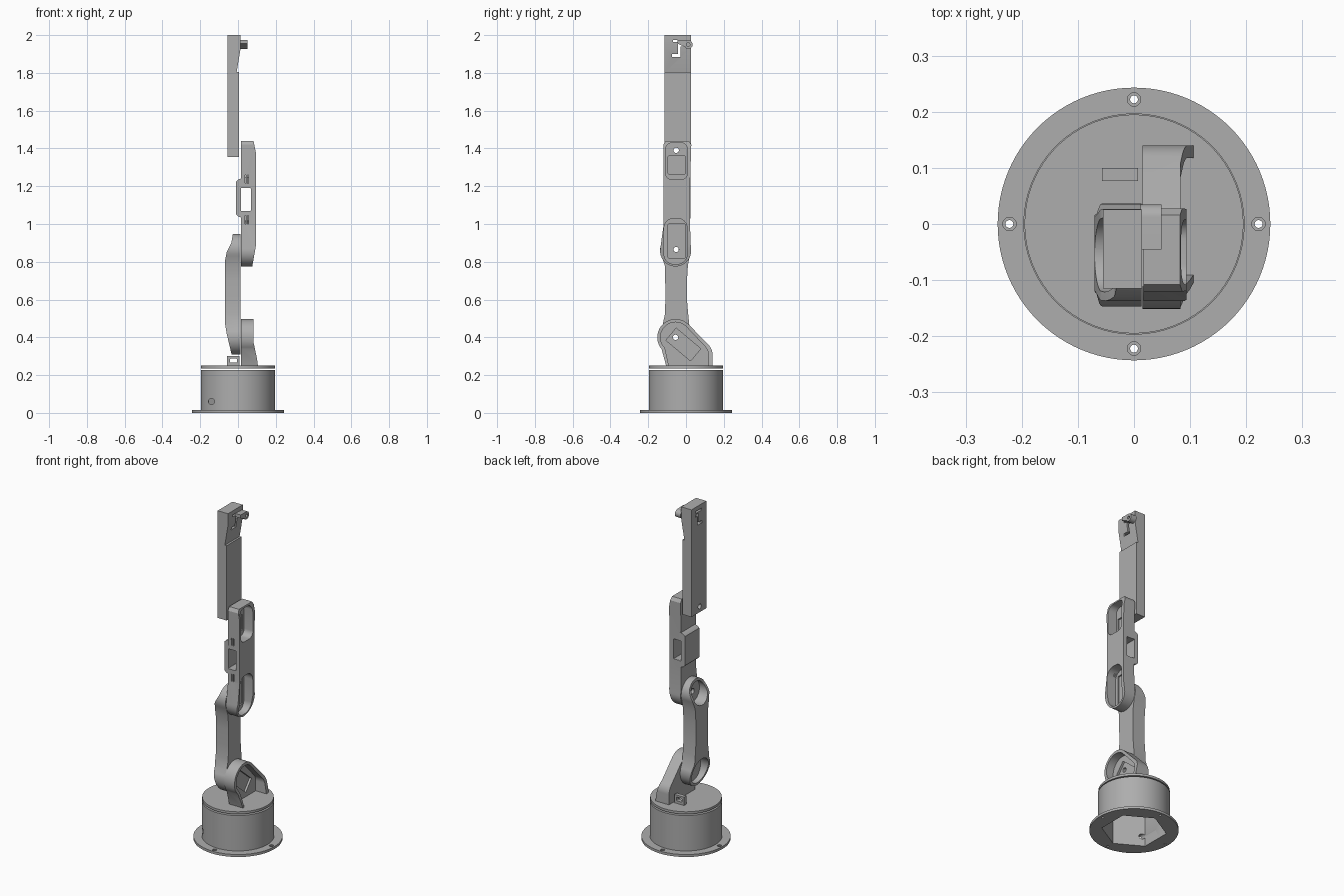
import bpy, bmesh, math
from math import radians, sin, cos
from mathutils import Matrix

cube = bpy.data.objects.get("Cube")
if cube:
    bpy.data.objects.remove(cube, do_unlink=True)

GREY = (0.42, 0.42, 0.42, 1)
grey = bpy.data.materials.new("plain grey")
grey.use_nodes = True
grey.diffuse_color = GREY
grey.node_tree.nodes["Principled BSDF"].inputs["Base Color"].default_value = GREY


def finish(name, bm):
    bmesh.ops.recalc_face_normals(bm, faces=bm.faces[:])
    mesh = bpy.data.meshes.new(name)
    bm.to_mesh(mesh)
    bm.free()
    mesh.materials.append(grey)
    obj = bpy.data.objects.new(name, mesh)
    bpy.context.collection.objects.link(obj)
    return obj


def prism(name, axis, pts, lo, hi):
    """Extrude a 2D outline along an axis: x uses (y, z), y uses (x, z), z uses (x, y)."""
    place = {"x": lambda a, b: (lo, a, b), "y": lambda a, b: (a, lo, b),
             "z": lambda a, b: (a, b, lo)}[axis]
    bm = bmesh.new()
    face = bm.faces.new([bm.verts.new(place(a, b)) for a, b in pts])
    ext = bmesh.ops.extrude_face_region(bm, geom=[face])["geom"]
    move = [(hi - lo) * (axis == k) for k in "xyz"]
    bmesh.ops.translate(bm, vec=move, verts=[v for v in ext if isinstance(v, bmesh.types.BMVert)])
    return finish(name, bm)


def box(name, x, y, z):
    return prism(name, "z", [(x[0], y[0]), (x[1], y[0]), (x[1], y[1]), (x[0], y[1])], *z)


def arc(a, b, r, start, end, n=24):
    return [(a + r * cos(radians(start + (end - start) * i / n)),
             b + r * sin(radians(start + (end - start) * i / n))) for i in range(n + 1)]


def circle(a, b, r, n=32):
    return arc(a, b, r, 0, 360 - 360 / n, n - 1)


def rounded(a0, a1, b0, b1, r):
    return (arc(a1 - r, b0 + r, r, -90, 0, 8) + arc(a1 - r, b1 - r, r, 0, 90, 8)
            + arc(a0 + r, b1 - r, r, 90, 180, 8) + arc(a0 + r, b0 + r, r, 180, 270, 8))


def combine(obj, other, op="DIFFERENCE"):
    mod = obj.modifiers.new("combine", "BOOLEAN")
    mod.object, mod.operation, mod.solver = other, op, "EXACT"
    bpy.context.view_layer.objects.active = obj
    bpy.ops.object.modifier_apply(modifier=mod.name)
    bpy.data.objects.remove(other, do_unlink=True)


def cut(obj, axis, pts, lo, hi):
    combine(obj, prism("cutter", axis, pts, lo, hi))


# Base: flanged drum with a hexagonal hollow and countersunk screw holes
base = prism("base_drum", "z", circle(0, 0, 0.197, 96), 0.005, 0.228)
combine(base, prism("flange", "z", circle(0, 0, 0.243, 96), 0, 0.015), "UNION")
cut(base, "z", arc(0, 0, 0.178, 30, 330, 5), -0.1, 0.205)
cut(base, "y", circle(-0.14, 0.06, 0.016), -0.3, 0)
for k in range(4):
    hx, hy = 0.222 * cos(k * math.pi / 2), 0.222 * sin(k * math.pi / 2)
    cut(base, "z", circle(hx, hy, 0.007, 20), -0.1, 0.1)
    cut(base, "z", circle(hx, hy, 0.012, 20), 0.009, 0.1)

# Turntable with a small cable loop
prism("turntable", "z", circle(0, 0, 0.195, 96), 0.236, 0.25)
loop = box("cable_loop", (-0.057, 0.007), (0.077, 0.1), (0.249, 0.3))
cut(loop, "y", rounded(-0.042, -0.006, 0.266, 0.288, 0.004), 0, 0.2)

# Shared joint centres along the arm
JY, SHOULDER, ELBOW, WRIST = -0.055, 0.4, 0.865, 1.39

# Shoulder bracket: flared housing, open on its outer side
bracket = prism("shoulder_bracket", "x", [(-0.105, 0.249), (0.14, 0.249)]
                + arc(0.07, 0.31, 0.07, 0, 45, 8)
                + arc(JY, SHOULDER, 0.097, 45, 220), 0.015, 0.12)
combine(bracket, prism("flare", "y", [(0, 0.24), (0.107, 0.24), (0.1, 0.29), (0.083, 0.37),
                                      (0.083, 0.6), (0, 0.6)], -0.3, 0.3), "INTERSECT")
cut(bracket, "x", [(-0.08, 0.2), (0.118, 0.2)] + arc(0.06, 0.31, 0.058, 0, 45, 8)
    + arc(JY, SHOULDER, 0.08, 45, 225), 0.035, 0.2)
servo = box("cutter", (0.022, 0.2), (-0.085, 0.085), (-0.042, 0.042))
servo.data.transform(Matrix.Translation((0, -0.014, 0.362)) @ Matrix.Rotation(radians(-40), 4, "X"))
combine(bracket, servo)
cut(bracket, "x", circle(JY, SHOULDER, 0.014), -0.1, 0.2)

# Lower arm: waisted in side view, thinner at both ends in front view
lower = prism("lower_arm", "x", arc(JY, ELBOW, 0.082, -25, 205)
              + [(-0.112, 0.78), (-0.11, 0.7), (-0.109, 0.6), (-0.112, 0.52), (-0.125, 0.46)]
              + arc(JY, SHOULDER, 0.092, 160, 380)
              + [(0.018, 0.46), (0.012, 0.52), (0.005, 0.6), (0.005, 0.7), (0.01, 0.78)], -0.08, 0.013)
combine(lower, prism("profile", "y", [(0.02, 0.2), (-0.028, 0.2), (-0.034, 0.31), (-0.06, 0.42),
                                      (-0.07, 0.48), (-0.07, 0.8), (-0.06, 0.85), (-0.035, 0.9),
                                      (-0.025, 0.96), (0.02, 0.96)], -0.3, 0.3), "INTERSECT")
for z, r in ((SHOULDER, 0.076), (ELBOW, 0.066)):
    cut(lower, "x", circle(JY, z, r, 48), -0.2, -0.005)
    cut(lower, "x", circle(JY, z, 0.016), -0.1, 0.1)

# Upper arm: servo housing at each end, window through the middle
upper = prism("upper_arm", "x", arc(JY, 0.857, 0.082, 170, 370)
              + [(0.021, 1.0), (0.021, 1.2), (0.028, 1.42), (0.016, 1.44),
                 (-0.108, 1.44), (-0.12, 1.42), (-0.118, 1.2), (-0.118, 1.0)], 0.017, 0.12)
combine(upper, prism("profile", "y", [(0, 0.7), (0.07, 0.7), (0.078, 0.79), (0.094, 0.88), (0.094, 1.38),
                                      (0.08, 1.45), (0, 1.45)], -0.3, 0.3), "INTERSECT")
combine(upper, prism("side_box", "y", [(0.03, 1.03), (0, 1.04), (-0.01, 1.05), (-0.01, 1.225),
                                       (0, 1.235), (0.03, 1.245)], -0.112, 0.024), "UNION")
cut(upper, "x", rounded(-0.116, 0.006, 0.788, 1.03, 0.052), 0.035, 0.2)
cut(upper, "x", rounded(-0.108, 0.008, 1.235, 1.43, 0.035), 0.035, 0.2)
for z0, z1, hole in ((0.82, 1.0, ELBOW), (1.265, 1.36, WRIST)):
    cut(upper, "x", rounded(-0.095, -0.005, z0, z1, 0.004), 0.026, 0.2)
    cut(upper, "x", circle(JY + 0.003, hole, 0.014), -0.1, 0.2)
cut(upper, "y", rounded(0.015, 0.068, 1.07, 1.19, 0.003), -0.3, 0.3)
for x in (0.038, 0.05):
    for z in (1.0, 1.215):
        cut(upper, "y", rounded(x, x + 0.005, z, z + 0.045, 0.002), -0.2, -0.1)

# Hand: long body, tapering jaw with a hooked slot
hand = box("hand_body", (-0.055, 0.005), (-0.115, 0.026), (1.355, 1.805))
cut(hand, "x", circle(JY + 0.003, WRIST, 0.015), -0.2, 0.2)
jaw = prism("fixed_jaw", "y", [(-0.055, 1.8), (-0.008, 1.8), (0.014, 1.93), (0.014, 2.0),
                               (-0.055, 2.0)], -0.115, 0.026)
cut(jaw, "x", [(-0.075, 1.885), (-0.03, 1.885), (-0.03, 1.94), (-0.012, 1.94), (-0.012, 1.955),
               (-0.042, 1.955), (-0.042, 1.9), (-0.075, 1.9)], -0.2, 0.2)
cut(jaw, "x", rounded(-0.07, -0.012, 1.963, 1.975, 0.004), -0.2, 0.2)

# Finger: curled bar beside the jaw
finger = prism("finger", "x", [(-0.045, 1.955), (0, 1.935)]
               + arc(0.012, 1.95, 0.023, 220, 450) + [(-0.045, 1.975)], 0.012, 0.049)
cut(finger, "x", circle(0.012, 1.95, 0.009, 20), 0.03, 0.1)

# Smooth curved walls while keeping edges crisp
bpy.ops.object.select_all(action="DESELECT")
for obj in bpy.context.scene.objects:
    if obj.type == "MESH" and grey.name in obj.data.materials:
        obj.select_set(True)
        bpy.context.view_layer.objects.active = obj
bpy.ops.object.shade_smooth_by_angle(angle=radians(30))
